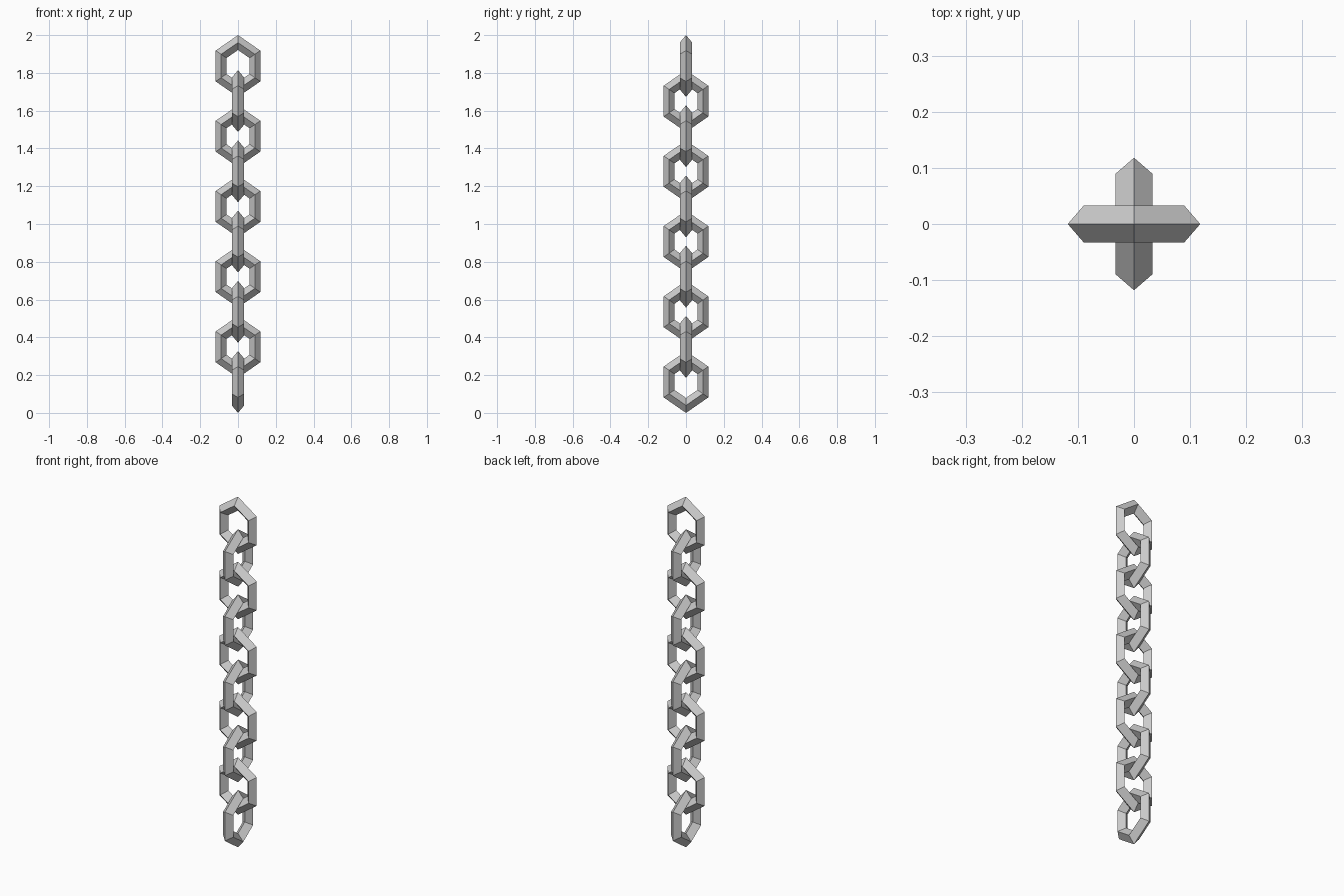
import bpy
from math import radians

if "Cube" in bpy.data.objects:
    bpy.data.objects.remove(bpy.data.objects["Cube"])

LINKS = 10
MAJOR, MINOR, STRETCH = 0.1033, 0.033, 1.2
HALF = (MAJOR + MINOR) * STRETCH          # half height of one link
STEP = (2.0 - 2 * HALF) / (LINKS - 1)     # spacing between link centres


def chain_link(index):
    # Six-sided ring with a diamond section, stood upright with a corner on top
    bpy.ops.mesh.primitive_torus_add(major_segments=6, minor_segments=4,
                                     major_radius=MAJOR, minor_radius=MINOR)
    link = bpy.context.object
    link.name = f"chain_link_{index + 1}"
    link.rotation_euler = (0, 0, radians(90))
    bpy.ops.object.transform_apply(location=False, rotation=True, scale=False)
    link.rotation_euler = (radians(90), 0, 0)
    bpy.ops.object.transform_apply(location=False, rotation=True, scale=False)
    # Stretch vertically, and turn every second link a quarter turn
    link.scale = (1, 1, STRETCH)
    link.rotation_euler = (0, 0, radians(90) * (index % 2))
    link.location = (0, 0, 2.0 - HALF - index * STEP)
    bpy.ops.object.transform_apply(location=False, rotation=True, scale=True)
    bpy.ops.object.shade_flat()


# Chain from top to bottom
for i in range(LINKS):
    chain_link(i)
